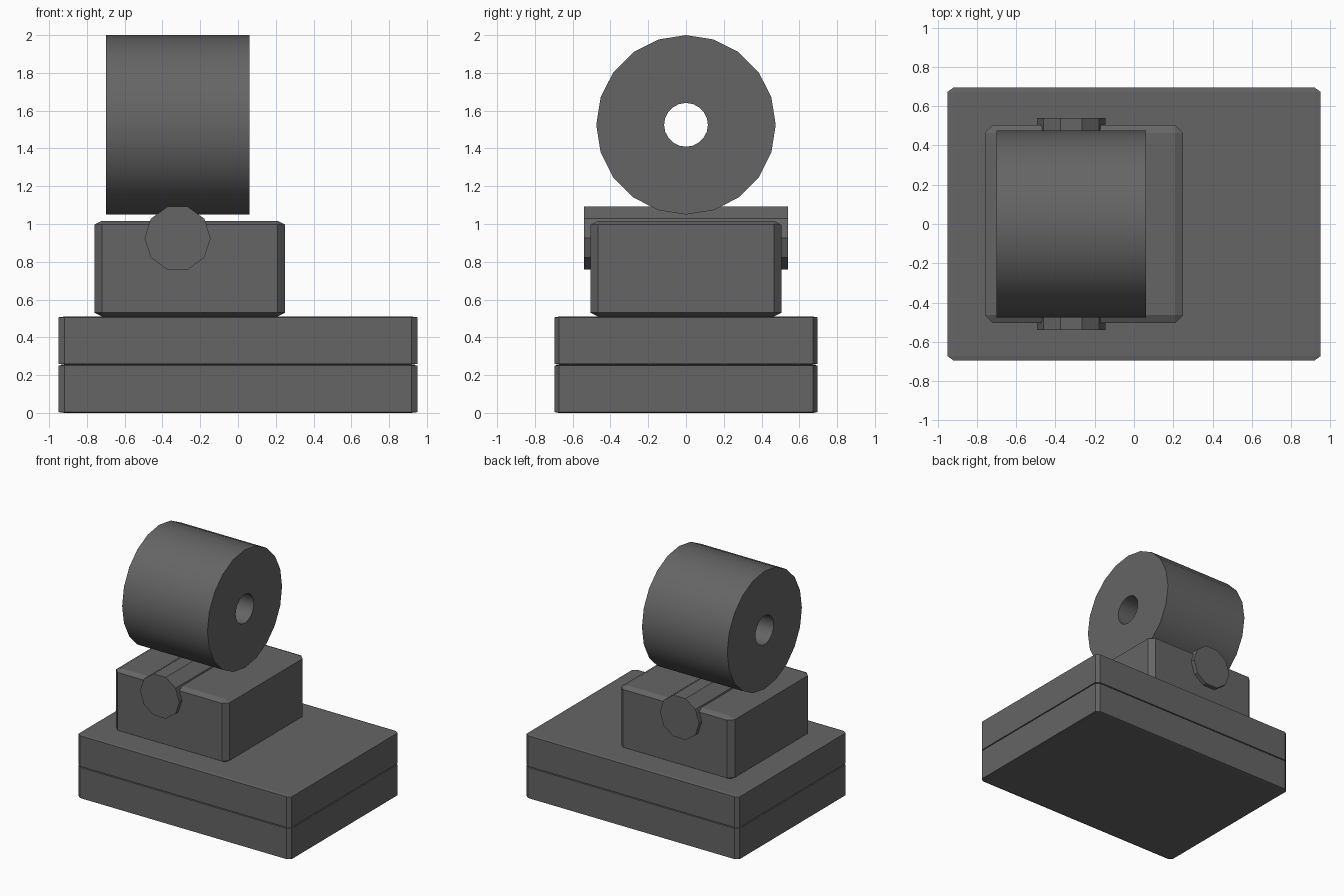
import bpy, bmesh, math
from mathutils import Matrix, Vector

if "Cube" in bpy.data.objects:
    bpy.data.objects.remove(bpy.data.objects["Cube"], do_unlink=True)

# Single dark grey finish
grey = bpy.data.materials.new("dark_grey")
grey.use_nodes = True
colour = (0.13, 0.13, 0.133, 1)
grey.diffuse_color = colour
grey.node_tree.nodes["Principled BSDF"].inputs["Base Color"].default_value = colour


def finish(bm, name, smooth=False):
    bmesh.ops.recalc_face_normals(bm, faces=bm.faces[:])
    mesh = bpy.data.meshes.new(name)
    bm.to_mesh(mesh)
    bm.free()
    mesh.materials.append(grey)
    obj = bpy.data.objects.new(name, mesh)
    bpy.context.collection.objects.link(obj)
    if smooth:
        bpy.ops.object.select_all(action='DESELECT')
        obj.select_set(True)
        bpy.context.view_layer.objects.active = obj
        bpy.ops.object.shade_smooth_by_angle(angle=math.radians(30))
    return obj


def chamfered_box(name, size, centre, chamfer):
    # Chamfer a unit cube, then stretch it so the chamfer follows the proportions
    bm = bmesh.new()
    bmesh.ops.create_cube(bm, size=1)
    bmesh.ops.bevel(bm, geom=bm.edges[:], offset=chamfer, segments=1,
                    affect='EDGES', profile=0.5)
    bmesh.ops.scale(bm, vec=size, verts=bm.verts[:])
    bmesh.ops.translate(bm, vec=centre, verts=bm.verts[:])
    return finish(bm, name)


# Two stacked base slabs
slab_height = 0.255
for i, name in enumerate(("lower_slab", "upper_slab")):
    chamfered_box(name, (1.9, 1.39, slab_height),
                  (0, 0, slab_height * (i + 0.5)), 0.016)

# Offset block on the base
chamfered_box("support_block", (1.01, 1.01, 0.507), (-0.255, 0, 0.7635), 0.04)

# Ten-sided cross bar through the block
bm = bmesh.new()
bmesh.ops.create_cone(bm, cap_ends=True, segments=10, radius1=0.175,
                      radius2=0.175, depth=1.08)
bmesh.ops.rotate(bm, verts=bm.verts[:], matrix=Matrix.Rotation(math.pi / 2, 3, 'X'))
# Turn so that a flat faces up
corner = max(bm.verts, key=lambda v: v.co.x).co
bmesh.ops.rotate(bm, verts=bm.verts[:],
                 matrix=Matrix.Rotation(math.atan2(corner.z, corner.x), 3, 'Y'))
bmesh.ops.translate(bm, vec=(-0.32, 0, 0.925), verts=bm.verts[:])
finish(bm, "cross_bar")

# Hollow roller spun from a rectangular section
bm = bmesh.new()
axis = Vector((-0.32, 0, 1.525))
section = [bm.verts.new(axis + Vector((x, 0, r)))
           for x, r in ((-0.38, 0.475), (0.38, 0.475), (0.38, 0.116), (-0.38, 0.116))]
edges = [bm.edges.new((section[i], section[(i + 1) % 4])) for i in range(4)]
bmesh.ops.spin(bm, geom=section + edges, cent=axis, axis=(1, 0, 0),
               angle=math.tau, steps=20, use_merge=False)
bmesh.ops.remove_doubles(bm, verts=bm.verts[:], dist=0.0005)
finish(bm, "roller", smooth=True)
